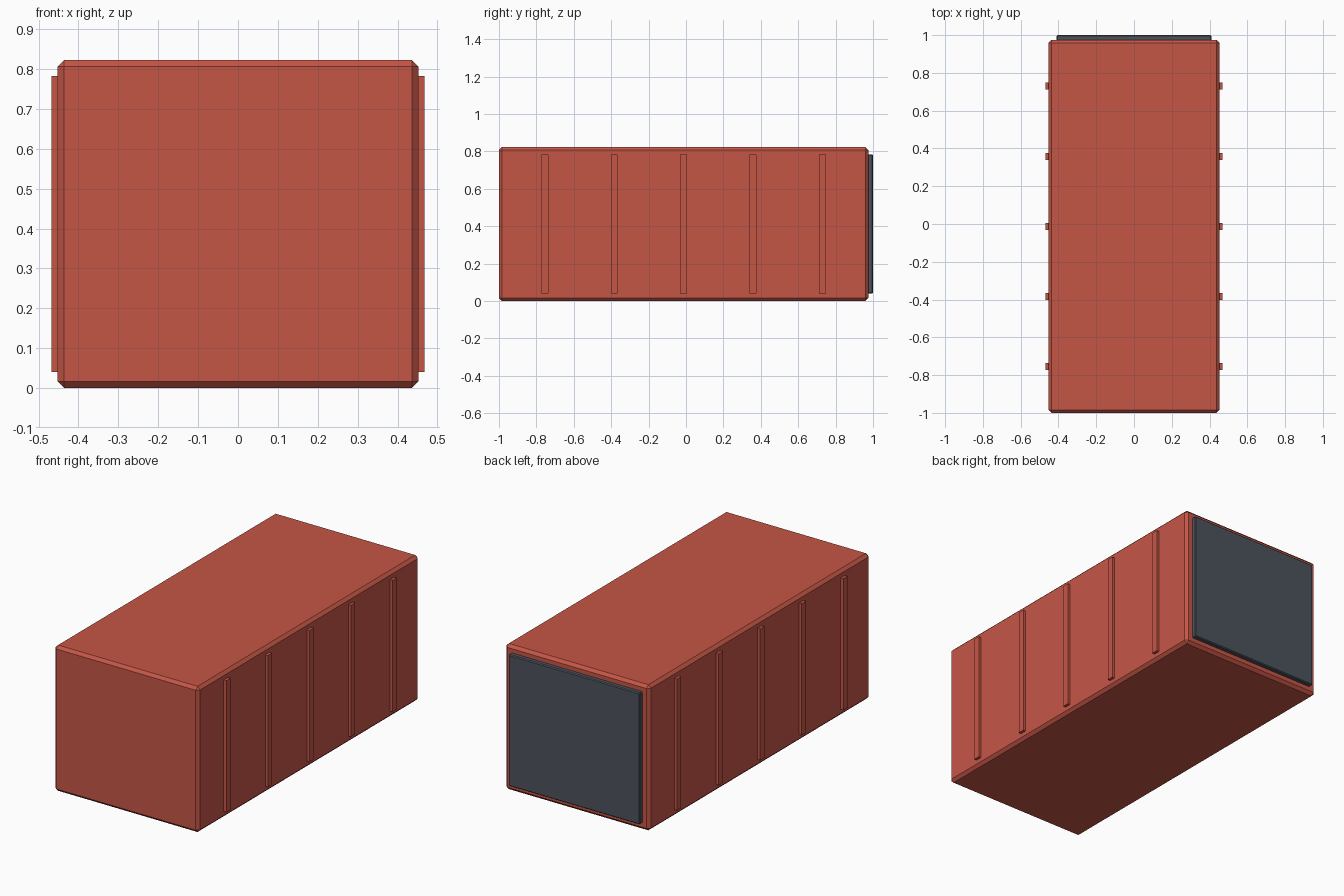
import bpy
import bmesh

if "Cube" in bpy.data.objects:
    bpy.data.objects.remove(bpy.data.objects["Cube"])


def make_material(name, color):
    mat = bpy.data.materials.new(name)
    mat.diffuse_color = (*color, 1.0)
    mat.use_nodes = True
    mat.node_tree.nodes["Principled BSDF"].inputs["Base Color"].default_value = mat.diffuse_color
    return mat


def box(name, lo, hi, mat, chamfer=0.0):
    """Flat-shaded box between two corners, with optional chamfered edges."""
    bm = bmesh.new()
    bmesh.ops.create_cube(bm, size=1.0)
    for v in bm.verts:
        v.co = [(l + h) / 2 + c * (h - l) for l, h, c in zip(lo, hi, v.co)]
    if chamfer:
        bmesh.ops.bevel(bm, geom=bm.edges[:], offset=chamfer,
                        segments=1, affect='EDGES', profile=0.5)
    mesh = bpy.data.meshes.new(name)
    bm.to_mesh(mesh)
    bm.free()
    mesh.materials.append(mat)
    obj = bpy.data.objects.new(name, mesh)
    bpy.context.collection.objects.link(obj)
    return obj


red = make_material("container_red", (0.56, 0.093, 0.062))
grey = make_material("door_grey", (0.074, 0.087, 0.107))

# Container body with chamfered edges
box("container_body", (-0.452, -1.0, 0.0), (0.452, 0.975, 0.823), red, 0.016)

# Door panel on the back end
box("door_panel", (-0.41, 0.965, 0.04), (0.41, 1.0, 0.783), grey, 0.005)

# Five vertical ribs on each long side
for side, sign in (("left", -1), ("right", 1)):
    for i in range(5):
        y = -0.0125 + (i - 2) * 0.371
        x0, x1 = sorted((sign * 0.436, sign * 0.468))
        box(f"{side}_rib_{i + 1}", (x0, y - 0.0185, 0.04),
            (x1, y + 0.0185, 0.783), red)
